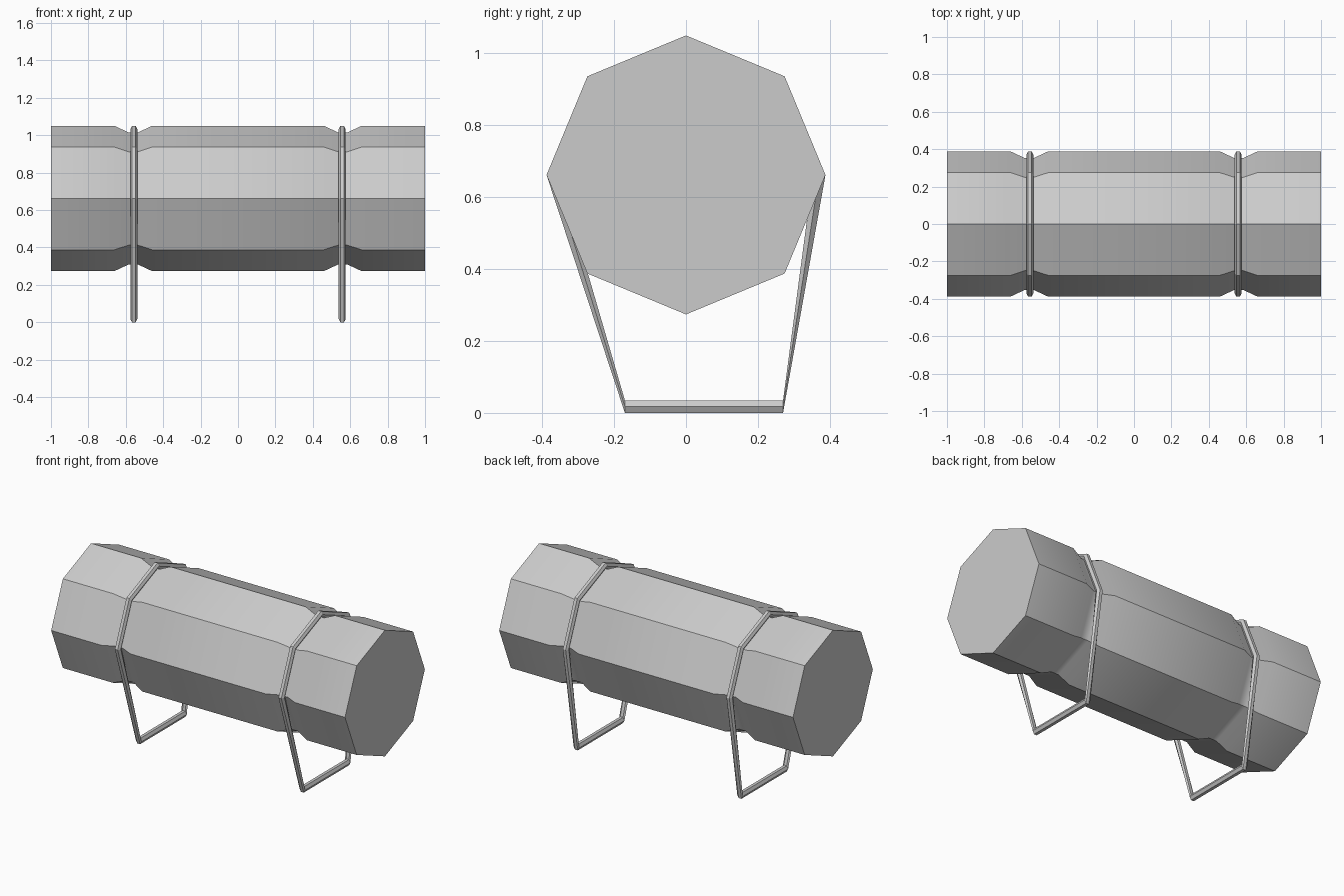
import bpy, bmesh
from math import cos, sin, pi, radians

if "Cube" in bpy.data.objects:
    bpy.data.objects.remove(bpy.data.objects["Cube"])

R, CZ = 0.388, 0.662   # body radius and axis height


def make(name, rings, closed):
    """Skin equal-length rings; cap the ends, or join them when closed."""
    bm = bmesh.new()
    vs = [[bm.verts.new(p) for p in ring] for ring in rings]
    n = len(vs[0])
    for i in range(len(vs) if closed else len(vs) - 1):
        a, b = vs[i], vs[(i + 1) % len(vs)]
        for j in range(n):
            k = (j + 1) % n
            bm.faces.new((a[j], a[k], b[k], b[j]))
    if not closed:
        bm.faces.new(vs[0])
        bm.faces.new(vs[-1])
    bmesh.ops.recalc_face_normals(bm, faces=bm.faces)
    mesh = bpy.data.meshes.new(name)
    bm.to_mesh(mesh)
    bm.free()
    ob = bpy.data.objects.new(name, mesh)
    bpy.context.collection.objects.link(ob)
    return ob


# Octagonal body with two shallow grooves
half = [(0.46, R), (0.535, 0.353), (0.585, 0.353), (0.66, R), (1.0, R)]
profile = [(-x, r) for x, r in reversed(half)] + half
body = make("body", [[(x, r * cos(i * pi / 4), CZ + r * sin(i * pi / 4))
                      for i in range(8)] for x, r in profile], False)
bpy.context.view_layer.objects.active = body
body.select_set(True)
bpy.ops.object.shade_smooth_by_angle(angle=radians(30))

# Wire stands: six-sided wire over the top of the groove, down to a foot bar
W, H = 0.019, 0.0175
path = []              # (centre y, centre z, outward direction y, z)
for i in range(5):
    c, s = cos(i * pi / 4), sin(i * pi / 4)
    path.append(((R - H) * c, CZ + (R - H) * s, c, s))
path += [(-0.17, H, 0, -1), (0.27, H, 0, -1)]
section = [(W, 0), (W / 2, H), (-W / 2, H), (-W, 0), (-W / 2, -H), (W / 2, -H)]
for side, name in ((-1, "left_wire_stand"), (1, "right_wire_stand")):
    make(name, [[(side * 0.557 + u, y + v * dy, z + v * dz) for u, v in section]
                for y, z, dy, dz in path], True)
